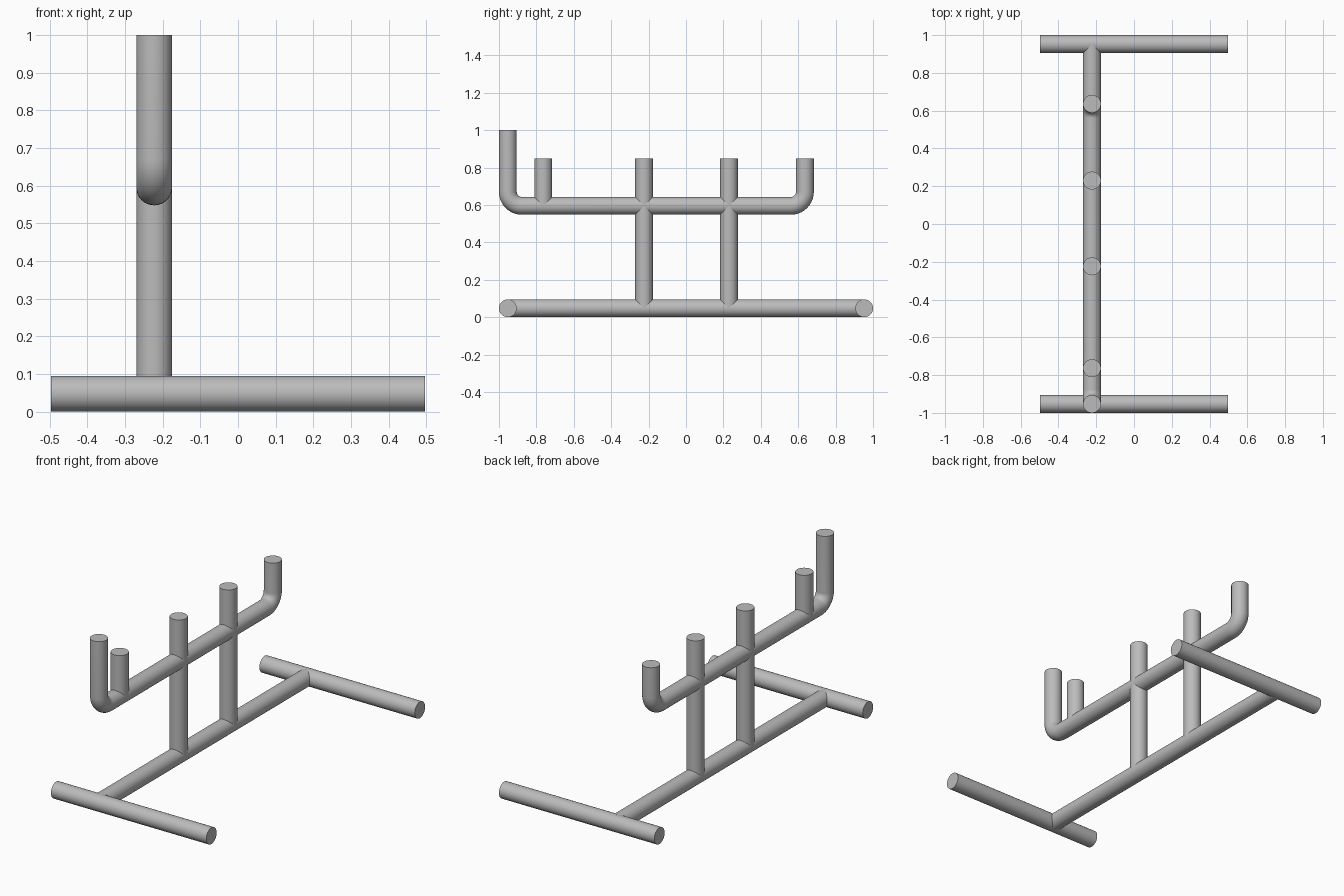
import bpy
from math import sin, cos, pi
from mathutils import Vector

cube = bpy.data.objects.get("Cube")
if cube:
    bpy.data.objects.remove(cube, do_unlink=True)

R = 0.0475          # tube radius
X = -0.2225         # plane of the upright frame
RAIL_Z = 0.595      # upper rail height
BEND = 0.075        # elbow radius on the centre line

GREY = (0.5, 0.5, 0.5, 1)
steel = bpy.data.materials.new("grey metal")
steel.use_nodes = True
steel.diffuse_color = GREY
steel.node_tree.nodes["Principled BSDF"].inputs["Base Color"].default_value = GREY


def tube(name, points):
    """Capped round tube along a path."""
    curve = bpy.data.curves.new(name, "CURVE")
    curve.dimensions = "3D"
    curve.bevel_depth = R
    curve.bevel_resolution = 14
    curve.use_fill_caps = True
    spline = curve.splines.new("POLY")
    spline.points.add(len(points) - 1)
    for p, co in zip(spline.points, points):
        p.co = (*co, 1)
    obj = bpy.data.objects.new(name, curve)
    bpy.context.collection.objects.link(obj)
    bpy.ops.object.select_all(action="DESELECT")
    obj.select_set(True)
    bpy.context.view_layer.objects.active = obj
    bpy.ops.object.convert(target="MESH")
    obj = bpy.context.object
    obj.data.materials.clear()
    obj.data.materials.append(steel)
    bpy.ops.object.shade_smooth_by_angle(angle=pi / 6)
    return obj


def elbow(y, side):
    """Quarter bend from vertical at y to the horizontal rail; side is the outer direction."""
    steps = 10
    return [Vector((X, y - side * BEND * (1 - cos(a)), RAIL_Z + BEND * (1 - sin(a))))
            for a in (pi / 2 * i / steps for i in range(steps + 1))]


# Floor feet and the bar that joins them
for name, y in (("front_foot", -0.9525), ("back_foot", 0.9525)):
    tube(name, [(-0.497, y, R), (0.497, y, R)])
tube("base_bar", [(X, -0.95, R), (X, 0.95, R)])

# Upper rail with both ends bent upward
tube("upper_rail", [(X, -0.9525, 1.0)] + elbow(-0.9525, -1)
     + elbow(0.636, 1)[::-1] + [(X, 0.636, 0.847)])

# Uprights through the rail, and the short front peg
for name, y, bottom in (("front_upright", -0.224, R),
                        ("back_upright", 0.23, R),
                        ("front_peg", -0.763, RAIL_Z)):
    tube(name, [(X, y, bottom), (X, y, 0.847)])
